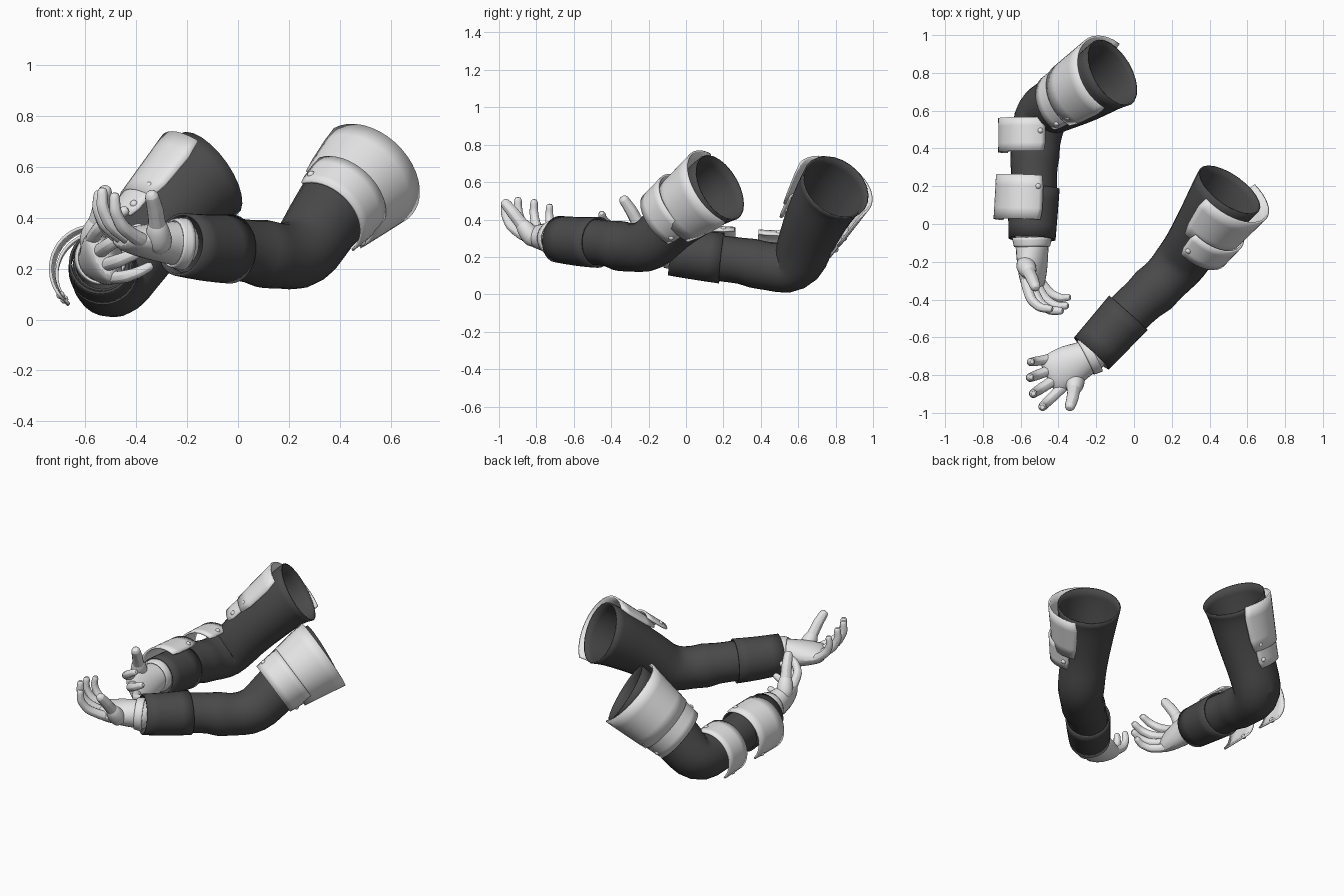
import bpy, bmesh, math
from mathutils import Vector as V

cube = bpy.data.objects.get("Cube")
if cube:
    bpy.data.objects.remove(cube)


def material(name, rgb):
    m = bpy.data.materials.new(name)
    m.use_nodes = True
    m.diffuse_color = (*rgb, 1)
    bsdf = m.node_tree.nodes["Principled BSDF"]
    bsdf.inputs["Base Color"].default_value = (*rgb, 1)
    bsdf.inputs["Roughness"].default_value = 0.6
    return m


CLOTH = material("dark cloth", (0.068, 0.068, 0.068))
PLATE = material("pale armour", (0.8, 0.8, 0.8))
SKIN = material("pale glove", (0.79, 0.79, 0.79))


def finish(bm, name, mat, subdivide=0, thickness=0, offset=-1):
    bmesh.ops.recalc_face_normals(bm, faces=bm.faces)
    mesh = bpy.data.meshes.new(name)
    bm.to_mesh(mesh)
    bm.free()
    mesh.materials.append(mat)
    ob = bpy.data.objects.new(name, mesh)
    bpy.context.collection.objects.link(ob)
    if subdivide:
        ob.modifiers.new("smooth", "SUBSURF").levels = subdivide
        ob.modifiers["smooth"].render_levels = subdivide
    if thickness:
        s = ob.modifiers.new("shell", "SOLIDIFY")
        s.thickness, s.offset = thickness, offset
    bpy.ops.object.select_all(action="DESELECT")
    bpy.context.view_layer.objects.active = ob
    ob.select_set(True)
    bpy.ops.object.shade_smooth_by_angle(angle=math.radians(40))
    return ob


def loft(name, path, radii, ref, mat, sides=12, caps=False, **kw):
    """Elliptical rings along a path; radii are (along ref, across ref)."""
    bm = bmesh.new()
    path = [V(p) for p in path]
    rings = []
    for i, p in enumerate(path):
        t = (path[min(i + 1, len(path) - 1)] - path[max(i - 1, 0)]).normalized()
        u = (V(ref) - t * t.dot(V(ref))).normalized()
        w = t.cross(u)
        a, b = radii[i] if isinstance(radii[i], tuple) else (radii[i], radii[i])
        angles = [math.tau * k / sides for k in range(sides)]
        rings.append([bm.verts.new(p + u * a * math.cos(q) + w * b * math.sin(q)) for q in angles])
    for r, s in zip(rings, rings[1:]):
        for k in range(sides):
            n = (k + 1) % sides
            bm.faces.new((r[k], r[n], s[n], s[k]))
    if caps:
        bm.faces.new(rings[0])
        bm.faces.new(rings[-1])
    return finish(bm, name, mat, **kw)


def guard(name, start, end, r0, r1, normal, span, rivets=()):
    """Curved plate wrapped part way round the axis from start to end."""
    bm = bmesh.new()
    start, end = V(start), V(end)
    axis = (end - start).normalized()
    n = V(normal)
    n = (n - axis * n.dot(axis)).normalized()
    side = axis.cross(n)
    half = math.radians(span)

    def at(f, q):
        r = r0 + (r1 - r0) * f
        return start.lerp(end, f) + (n * math.cos(q) + side * math.sin(q)) * r

    steps = 20
    rows = []
    for j in range(5):
        trim = 0.96 if j in (0, 4) else 1
        rows.append([bm.verts.new(at(j / 4, half * trim * (2 * k / steps - 1))) for k in range(steps + 1)])
    for r, s in zip(rows, rows[1:]):
        for k in range(steps):
            bm.faces.new((r[k], r[k + 1], s[k + 1], s[k]))
    finish(bm, name, PLATE, thickness=0.012, offset=0)
    # Domed rivets near the long edges
    for i, (f, s) in enumerate(rivets):
        bm = bmesh.new()
        bmesh.ops.create_uvsphere(bm, u_segments=12, v_segments=8, radius=0.016)
        bmesh.ops.translate(bm, verts=bm.verts, vec=at(f, half * s * 0.88))
        finish(bm, f"{name}_rivet_{i}", PLATE)


def sleeve(side, path, radii, cuff):
    loft(f"{side}_sleeve", path, [r * 1.03 for r in radii], (0, 0, 1), CLOTH,
         subdivide=1, thickness=0.008)
    loft(f"{side}_cuff", cuff, [0.128, 0.135, 0.14], (0, 0, 1), CLOTH,
         sides=16, subdivide=1, thickness=0.01)


def hand(side, wrist, forward, thumb_side, sign, thumb_dir):
    wrist, d = V(wrist), V(forward).normalized()
    t = V(thumb_side)
    t = (t - d * t.dot(d)).normalized()
    p = d.cross(t) * sign

    # Palm, with the wrist running back into the cuff
    stations = (-0.08, 0, 0.03, 0.1, 0.18, 0.23, 0.25)
    widths = [(0.09, 0.09), (0.096, 0.093), (0.097, 0.088), (0.118, 0.078),
              (0.118, 0.062), (0.108, 0.045), (0.085, 0.028)]
    loft(f"{side}_palm", [wrist + d * s for s in stations], widths, t, SKIN,
         caps=True, subdivide=1)
    loft(f"{side}_glove_band", [wrist + d * s for s in (-0.03, 0, 0.02)],
         [(0.108, 0.106), (0.106, 0.104), (0.101, 0.097)], t, SKIN,
         sides=16, subdivide=1, thickness=0.008)

    def digit(name, base, direction, bend, lengths, r, pitch, curl):
        pts, radii = [base - direction * 0.04], [r]
        pts.append(base)
        radii.append(r * 1.1)
        for k, length in enumerate(lengths):
            a = math.radians(pitch + curl * k)
            step = (direction * math.cos(a) + bend * math.sin(a)) * length
            pts += [pts[-1] + step * 0.5, pts[-1] + step]
            radii += [r * (0.98 - 0.1 * k), r * (1.02 - 0.12 * k)]
        pts.append(pts[-1] + step.normalized() * r * 0.5)
        radii.append(r * 0.45)
        loft(name, pts, radii, direction.cross(bend), SKIN,
             sides=8, caps=True, subdivide=1)

    # Four fingers fan out and curl toward the palm
    names = ("little", "ring", "middle", "index")
    for i, (name, size) in enumerate(zip(names, (0.8, 0.95, 1.05, 1))):
        off = (i - 1.5) / 1.5
        base = wrist + d * (0.21 + 0.012 * size - 0.015 * abs(off)) + t * off * 0.085
        direction = (d + t * off * 0.3).normalized()
        digit(f"{side}_{name}_finger", base, direction, p,
              [s * size for s in (0.11, 0.075, 0.06)], 0.03 * (0.6 + size * 0.4),
              24 + 4 * (3 - i), 30)
    # Thumb and its fleshy root
    way = V(thumb_dir).normalized()
    root = wrist + d * 0.12 + t * 0.08
    loft(f"{side}_thumb_root", [root - way * 0.05, root, root + way * 0.06, root + way * 0.11],
         [0.04, 0.058, 0.05, 0.03], d, SKIN, sides=10, caps=True, subdivide=1)
    digit(f"{side}_thumb", root + way * 0.08, way, d, [0.08, 0.07], 0.036, 0, 8)


# Left arm: reaches across the front, palm up
sleeve("left",
       [(-0.2, -0.66, 0.295), (-0.03, -0.47, 0.278), (0.06, -0.39, 0.268), (0.1, -0.355, 0.258),
        (0.16, -0.3, 0.25), (0.23, -0.225, 0.248), (0.28, -0.16, 0.285), (0.32, -0.09, 0.365),
        (0.4, 0.03, 0.46), (0.455, 0.11, 0.53), (0.505, 0.18, 0.57)],
       [0.115, 0.127, 0.122, 0.142, 0.126, 0.143, 0.145, 0.145, 0.165, 0.183, 0.196],
       [(-0.225, -0.685, 0.295), (-0.12, -0.57, 0.28), (-0.03, -0.47, 0.278)])
out = (0.55, -0.72, 0.24)
guard("left_upper_guard", (0.38, -0.025, 0.435), (0.515, 0.165, 0.57), 0.183, 0.226, out, 96)
guard("left_lower_guard", (0.34, -0.115, 0.4), (0.42, -0.01, 0.485), 0.168, 0.183, out, 88,
      [(0.3, 1), (0.3, -1)])
hand("left", (-0.24, -0.7, 0.3), (-0.88, -0.45, 0.06), (0.46, -0.88, 0), 1,
     (-0.02, -0.13, 0.17))

# Right arm: elbow low, forearm pointing forward, thumb up
sleeve("right",
       [(-0.535, -0.05, 0.225), (-0.53, 0.2, 0.19), (-0.53, 0.3, 0.18), (-0.525, 0.36, 0.166),
        (-0.52, 0.43, 0.15), (-0.505, 0.55, 0.138), (-0.47, 0.605, 0.167), (-0.4, 0.635, 0.265),
        (-0.27, 0.7, 0.42), (-0.175, 0.765, 0.53), (-0.115, 0.8, 0.573)],
       [0.115, 0.127, 0.122, 0.137, 0.126, 0.148, 0.152, 0.15, 0.17, 0.183, 0.198],
       [(-0.54, -0.08, 0.225), (-0.535, 0.06, 0.208), (-0.53, 0.19, 0.194)])
out = (-0.62, 0.48, 0.42)
guard("right_upper_guard", (-0.315, 0.675, 0.375), (-0.13, 0.79, 0.575), 0.187, 0.22, out, 98)
guard("right_lower_guard", (-0.385, 0.63, 0.3), (-0.28, 0.695, 0.41), 0.172, 0.187, out, 90,
      [(0.3, 1), (0.3, -1), (0.9, -1), (0.9, 1)])
out = (-0.8, 0, 0.6)
guard("right_rear_bracer", (-0.55, 0.38, 0.178), (-0.55, 0.56, 0.17), 0.163, 0.163, out, 82,
      [(0.6, 1), (0.6, -1)])
guard("right_front_bracer", (-0.57, 0.02, 0.2), (-0.56, 0.255, 0.19), 0.168, 0.165, out, 82,
      [(0.75, 1), (0.75, -1)])
hand("right", (-0.54, -0.1, 0.24), (0.02, -1, 0), (-0.45, 0, 0.9), -1,
     (0.05, -0.1, 0.19))
